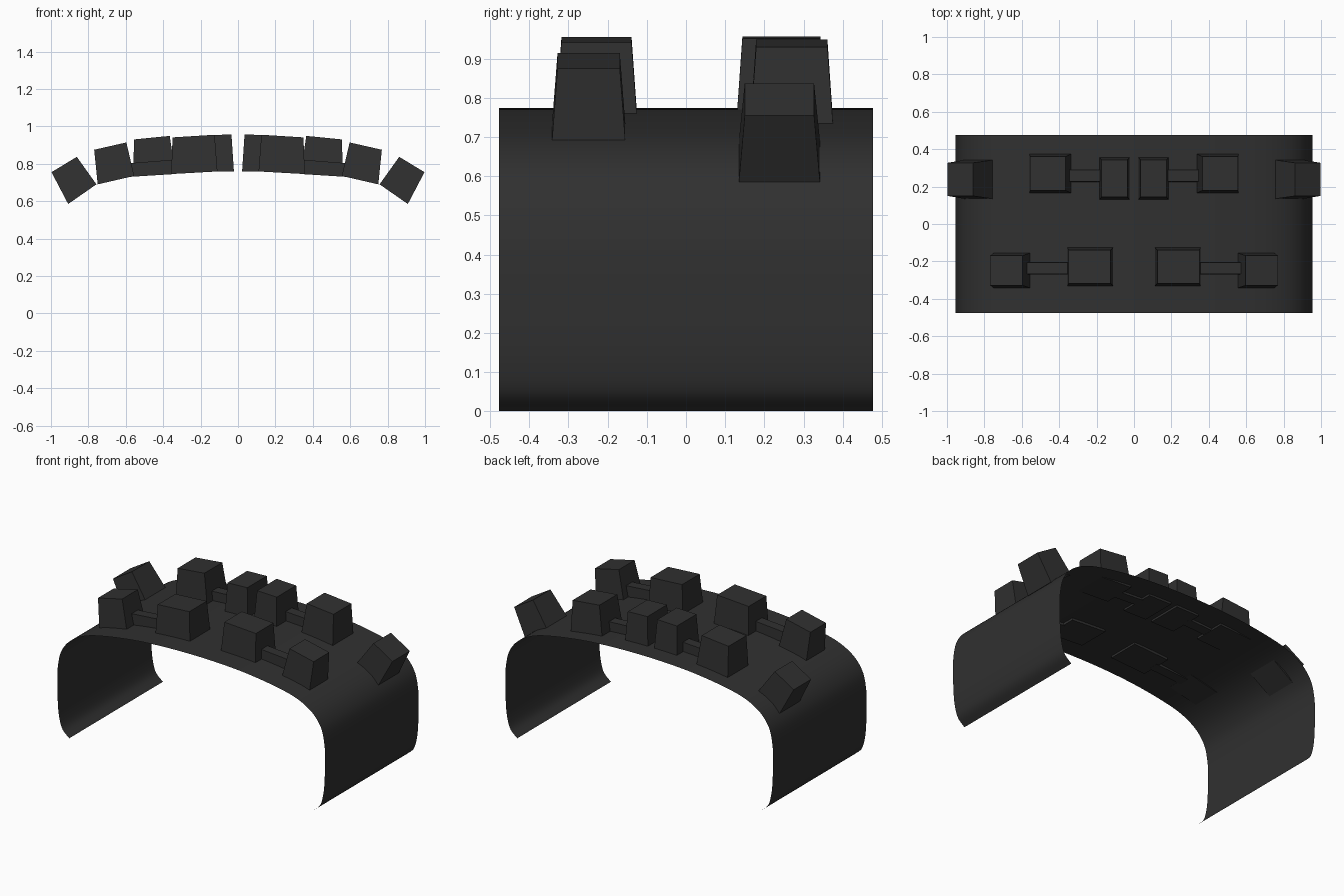
import bpy
from mathutils import Vector

if "Cube" in bpy.data.objects:
    bpy.data.objects.remove(bpy.data.objects["Cube"])

rubber = bpy.data.materials.new("dark_rubber")
rubber.diffuse_color = (0.03, 0.03, 0.03, 1)
rubber.use_nodes = True
rubber.node_tree.nodes["Principled BSDF"].inputs["Base Color"].default_value = rubber.diffuse_color


def make(name, verts, faces):
    mesh = bpy.data.meshes.new(name)
    mesh.from_pydata(verts, [], faces)
    mesh.materials.append(rubber)
    obj = bpy.data.objects.new(name, mesh)
    bpy.context.collection.objects.link(obj)
    return obj


def smooth_path(pts, steps=5):
    """Catmull-Rom curve through the points."""
    p = [Vector(q) for q in pts]
    p = [2 * p[0] - p[1]] + p + [2 * p[-1] - p[-2]]
    out = []
    for a, b, c, d in zip(p, p[1:], p[2:], p[3:]):
        for i in range(steps):
            t = i / steps
            out.append(0.5 * (2 * b + (c - a) * t + (2 * a - 5 * b + 4 * c - d) * t * t
                              + (3 * b - a - 3 * c + d) * t ** 3))
    return out + [p[-2]]


# Tyre carcass: thin open sheet, crown to bead, mirrored in the profile
half = [(0.2, 0.77), (0.4, 0.756), (0.6, 0.728), (0.75, 0.692), (0.86, 0.632),
        (0.925, 0.55), (0.95, 0.45), (0.955, 0.35), (0.951, 0.2), (0.94, 0.11),
        (0.918, 0.045), (0.87, 0.0)]
profile = smooth_path([(-x, z) for x, z in reversed(half)] + [(0, 0.774)] + half)
n = len(profile)
verts = [(p.x, y, p.y) for y in (-0.477, 0.477) for p in profile]
carcass = make("carcass", verts, [(i, i + 1, n + i + 1, n + i) for i in range(n - 1)])
carcass.data.shade_smooth()


def block(name, xz, y0, y1, inset):
    """Tapered block on both sides. xz: bottom inner, bottom outer, top outer, top inner."""
    for side, s in (("right", 1), ("left", -1)):
        v = []
        for y, d in ((y0, inset), (y1, -inset)):
            v += [(s * x, y + (d if k > 1 else 0), z) for k, (x, z) in enumerate(xz)]
        f = [(0, 1, 2, 3), (7, 6, 5, 4), (0, 4, 5, 1), (1, 5, 6, 2), (2, 6, 7, 3), (3, 7, 4, 0)]
        if s < 0:
            f = [q[::-1] for q in f]
        make(f"{name}_{side}", v, f)


# Back row of knobs
block("back_inner_knob", [(0.022, 0.76), (0.185, 0.758), (0.175, 0.952), (0.035, 0.957)],
      0.13, 0.357, 0.014)
block("back_outer_knob", [(0.335, 0.747), (0.56, 0.735), (0.556, 0.93), (0.365, 0.949)],
      0.165, 0.375, 0.014)
block("back_bridge", [(0.17, 0.758), (0.36, 0.747), (0.36, 0.82), (0.17, 0.83)],
      0.225, 0.292, 0.002)
# Shoulder knobs
block("shoulder_knob", [(0.757, 0.69), (0.908, 0.585), (0.997, 0.755), (0.862, 0.837)],
      0.135, 0.342, 0.015)
# Front row of knobs
block("front_inner_knob", [(0.11, 0.759), (0.357, 0.745), (0.35, 0.941), (0.125, 0.955)],
      -0.332, -0.125, 0.014)
block("front_outer_knob", [(0.555, 0.735), (0.75, 0.69), (0.769, 0.875), (0.597, 0.914)],
      -0.342, -0.155, 0.014)
block("front_bridge", [(0.34, 0.745), (0.58, 0.73), (0.58, 0.803), (0.34, 0.822)],
      -0.27, -0.203, 0.002)
